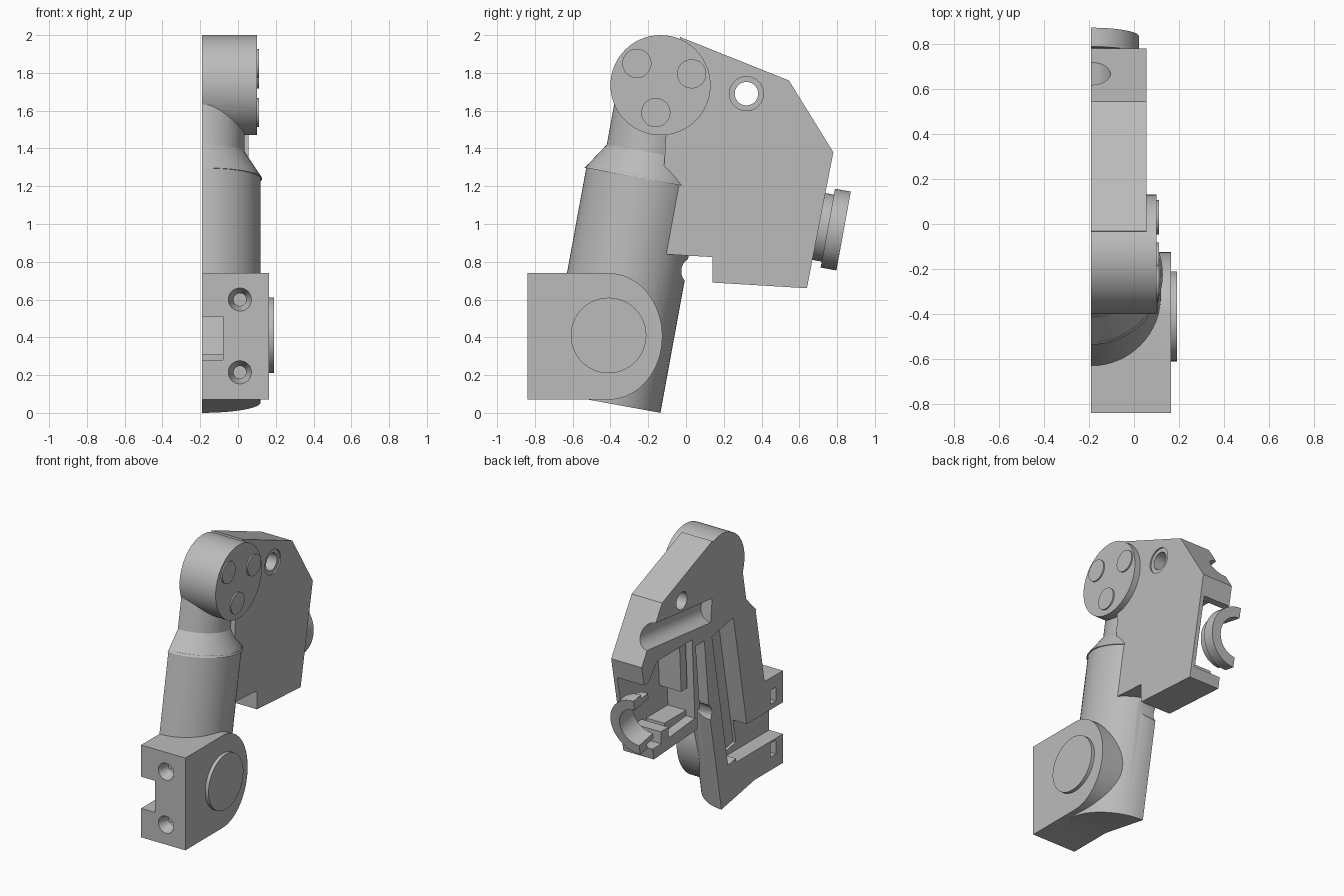
import bpy, bmesh, math
from mathutils import Vector, Matrix

if "Cube" in bpy.data.objects:
    bpy.data.objects.remove(bpy.data.objects["Cube"])

CUT = -0.19                       # flat split plane of the half shell
DEEP = -0.4                       # parts overrun the plane, then get trimmed
AXIS = Vector((0, 0.18, 0.984)).normalized()      # leaning tube direction
ACROSS = Vector((0, AXIS.z, -AXIS.y))             # square to the tube, rearward
FOOT = ACROSS * -0.443

grey = bpy.data.materials.new("shell_grey")
grey.use_nodes = True
grey.diffuse_color = (0.5, 0.5, 0.5, 1)
grey.node_tree.nodes["Principled BSDF"].inputs["Base Color"].default_value = (0.5, 0.5, 0.5, 1)


def finish(name, bm):
    bmesh.ops.recalc_face_normals(bm, faces=bm.faces)
    mesh = bpy.data.meshes.new(name)
    bm.to_mesh(mesh)
    bm.free()
    mesh.materials.append(grey)
    obj = bpy.data.objects.new(name, mesh)
    bpy.context.collection.objects.link(obj)
    return obj


def prism(name, pts, x0, x1):
    """Side outline in (y, z), extruded along x."""
    bm = bmesh.new()
    face = bm.faces.new([bm.verts.new((x0, y, z)) for y, z in pts])
    ext = bmesh.ops.extrude_face_region(bm, geom=[face])["geom"]
    verts = [v for v in ext if isinstance(v, bmesh.types.BMVert)]
    bmesh.ops.translate(bm, verts=verts, vec=(x1 - x0, 0, 0))
    return finish(name, bm)


def box(name, x, y, z):
    return prism(name, [(y[0], z[0]), (y[1], z[0]), (y[1], z[1]), (y[0], z[1])], *x)


def rod(name, a, b, r0, r1=None):
    """Cylinder or cone between two points."""
    a, b = Vector(a), Vector(b)
    turn = (b - a).to_track_quat('Z', 'Y').to_matrix().to_4x4()
    bm = bmesh.new()
    bmesh.ops.create_cone(bm, cap_ends=True, segments=64, radius1=r0,
                          radius2=r0 if r1 is None else r1, depth=(b - a).length,
                          matrix=Matrix.Translation((a + b) / 2) @ turn)
    return finish(name, bm)


def disc(name, y, z, r, x0, x1):
    return rod(name, (x0, y, z), (x1, y, z), r)


def combine(base, others, operation):
    for other in others:
        mod = base.modifiers.new("join", 'BOOLEAN')
        mod.operation, mod.object, mod.solver = operation, other, 'EXACT'
        other.hide_render = True
    deps = bpy.context.evaluated_depsgraph_get()
    mesh = bpy.data.meshes.new_from_object(base.evaluated_get(deps))
    base.modifiers.clear()
    base.data = mesh
    for other in others:
        bpy.data.objects.remove(other)


def lean(n, t):
    """Side-view point from distance across and along the tube."""
    p = ACROSS * n + AXIS * t
    return p.y, p.z


def on_tube(t):
    return Vector((CUT, 0, 0)) + FOOT + AXIS * t


def trimmer():
    return box("trimmer", (-2, CUT), (-2, 2), (-1, 3))


# Leaning tube with tapered shoulder and neck
body = rod("shell_body", on_tube(-0.024), on_tube(1.194), 0.31)
shoulder = rod("shoulder", on_tube(1.18), on_tube(1.322), 0.318, 0.225)
neck = rod("neck", on_tube(1.3), on_tube(1.7), 0.225)

# Round head
head = disc("head", -0.135, 1.735, 0.265, DEEP, 0.1)

# Rear housing
housing = prism("housing", [(-0.03, 1.99), (0.545, 1.76), (0.78, 1.38), (0.64, 0.66),
                            (0.14, 0.69), (0.14, 0.825), (-0.2, 0.845),
                            (-0.115, 1.32), (-0.105, 1.5), (-0.1, 1.8)], DEEP, 0.055)

# Front mounting block with a rounded rear end
arc = [math.pi * (i / 32 - 0.5) for i in range(33)]
block = prism("block", [(-0.84, 0.74), (-0.84, 0.07)] +
              [(-0.41 + 0.285 * math.cos(a), 0.405 + 0.335 * math.sin(a)) for a in arc],
              DEEP, 0.165)
combine(body, [shoulder, neck, head, housing, block], 'UNION')

# Hollows: tube channel, front slot, housing cavity, trigger pocket
cuts = [
    prism("tube_channel", [lean(-0.51, 0.25), lean(-0.26, 0.25),
                           lean(-0.26, 1.27), lean(-0.51, 1.27)], DEEP, -0.06),
    box("front_slot", (DEEP, -0.08), (-1, -0.3), (0.28, 0.51)),
    prism("housing_cavity", [(0.9, 1.24), (0.7, 1.24), (0.6, 1.36), (0.2, 1.36),
                             (0.17, 0.78), (0.6, 0.74), (0.9, 0.74)], DEEP, 0.025),
    prism("trigger_pocket", [(0.0, 0.7), (0.1, 0.7), (0.16, 1.3), (0.06, 1.3)], DEEP, -0.08),
    rod("barrel_channel", (CUT, -0.02, 1.49), (CUT, 0.9, 1.585), 0.085),
    disc("finger_notch", 0.05, 0.75, 0.075, DEEP, 0.4),
    disc("pivot_hole", 0.32, 1.69, 0.062, DEEP, 0.4),
    disc("pivot_counterbore", 0.32, 1.69, 0.09, 0.045, 0.4),
]
# Screw holes and nut pockets
for z in (0.215, 0.6):
    cuts.append(rod("screw_hole", (0.01, -0.845, z), (0.01, -0.75, z), 0.063, 0.03))
    cuts.append(box("nut_pocket", (DEEP, 0.06), (-0.76, -0.7), (z - 0.05, z + 0.05)))
combine(body, cuts + [trimmer()], 'DIFFERENCE')

# Side dial and head buttons
parts = [body, disc("side_dial", -0.41, 0.41, 0.2, 0.16, 0.19)]
for i, (y, z) in enumerate([(-0.26, 1.85), (0.03, 1.795), (-0.16, 1.59)]):
    parts.append(disc("head_button_%d" % (i + 1), y, z, 0.077, 0.09, 0.11))

# Half ring collar at the rear opening
centre = Vector((CUT, 0.795, 0.97))
collar = rod("rear_collar", centre - ACROSS * 0.045, centre + ACROSS * 0.04, 0.212)
throat = rod("throat", centre - ACROSS * 0.12, centre, 0.18)
combine(collar, [throat], 'UNION')
bore = rod("bore", centre - ACROSS * 0.3, centre + ACROSS * 0.3, 0.14)
combine(collar, [bore, trimmer()], 'DIFFERENCE')
parts.append(collar)

# Inner ribs: switch pillar and floor steps
parts.append(prism("switch_pillar", [(0.2, 1.0), (0.27, 1.0), (0.29, 1.36), (0.22, 1.36)], -0.15, 0.03))
parts.append(box("floor_step", (-0.12, 0.03), (0.17, 0.42), (0.74, 0.82)))
parts.append(box("floor_block", (CUT, 0.03), (0.47, 0.56), (0.72, 0.83)))

for obj in parts:
    obj.select_set(True)
bpy.context.view_layer.objects.active = body
bpy.ops.object.shade_smooth_by_angle(angle=math.radians(30))
